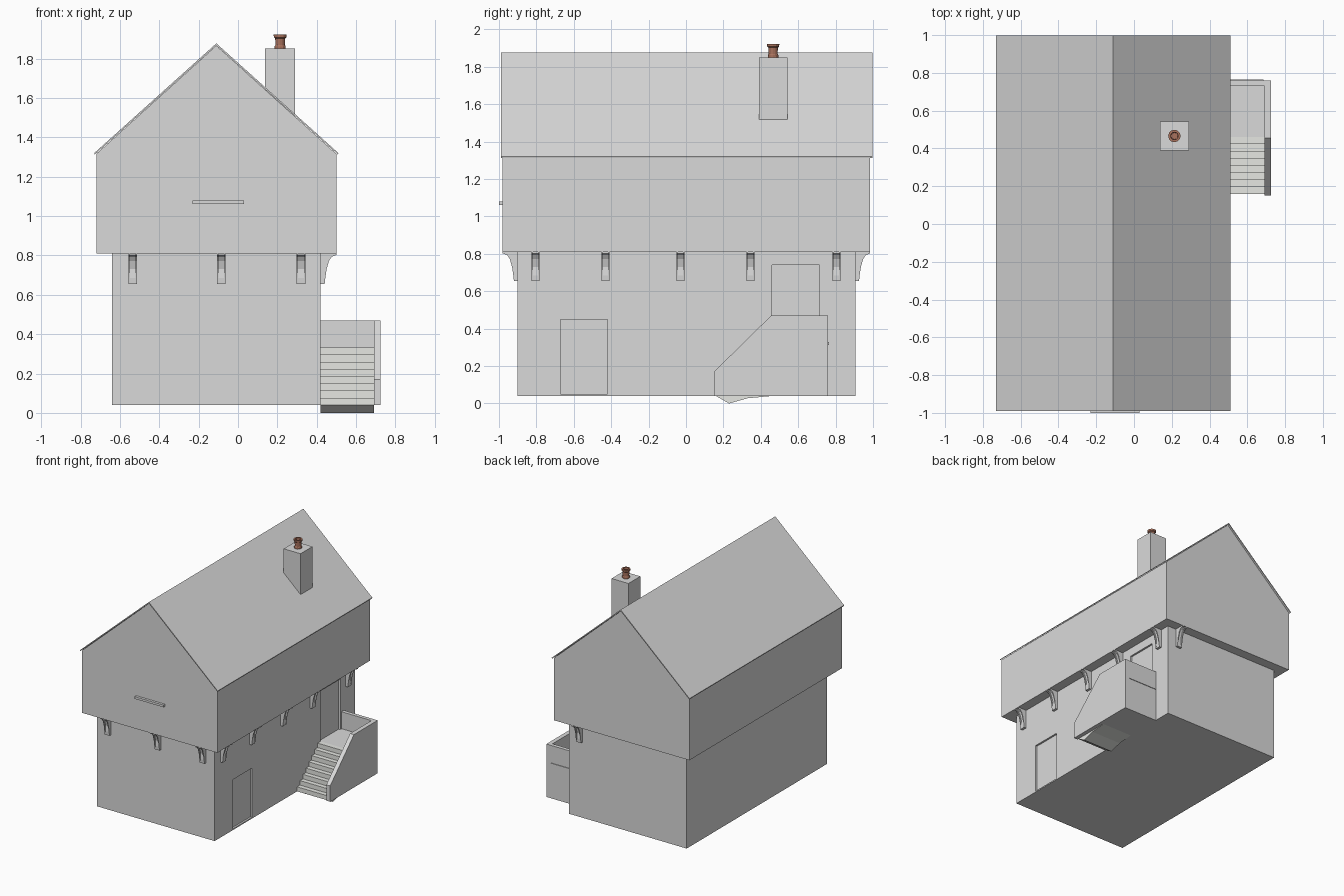
import bpy, bmesh, math
from mathutils import Matrix, Vector

if "Cube" in bpy.data.objects:
    bpy.data.objects.remove(bpy.data.objects["Cube"])


def material(name, rgb):
    m = bpy.data.materials.new(name)
    m.diffuse_color = (*rgb, 1)
    m.use_nodes = True
    m.node_tree.nodes["Principled BSDF"].inputs["Base Color"].default_value = m.diffuse_color
    return m


WALL = material("grey_plaster", (0.7, 0.7, 0.7))
STEP = material("pale_stone", (0.9, 0.91, 0.87))
CLAY = material("terracotta", (0.40, 0.17, 0.11))


def finish(name, bm, mat):
    bmesh.ops.recalc_face_normals(bm, faces=bm.faces)
    me = bpy.data.meshes.new(name)
    bm.to_mesh(me)
    bm.free()
    me.materials.append(mat)
    ob = bpy.data.objects.new(name, me)
    bpy.context.collection.objects.link(ob)
    return ob


def add_prism(bm, pts, axis, a, b):
    """Extrude a profile ((y,z) along x, or (x,z) along y) from a to b."""
    def at(p, t):
        return (t, p[0], p[1]) if axis == 'x' else (p[0], t, p[1])
    lo = [bm.verts.new(at(p, a)) for p in pts]
    hi = [bm.verts.new(at(p, b)) for p in pts]
    bm.faces.new(lo)
    bm.faces.new(hi[::-1])
    n = len(pts)
    for i in range(n):
        j = (i + 1) % n
        bm.faces.new((lo[i], hi[i], hi[j], lo[j]))


def prism(name, pts, axis, a, b, mat=WALL):
    bm = bmesh.new()
    add_prism(bm, pts, axis, a, b)
    return finish(name, bm, mat)


def box(name, x0, x1, y0, y1, z0, z1, mat=WALL):
    return prism(name, [(x0, z0), (x1, z0), (x1, z1), (x0, z1)], 'y', y0, y1, mat)


# Ground floor with two recessed doorways in the right wall
lower = box("lower_walls", -0.64, 0.42, -0.90, 0.905, 0.04, 0.812)
for name, y0, y1, z0, z1 in (("lower_door", -0.67, -0.42, 0.05, 0.45),
                             ("upper_door", 0.46, 0.715, 0.33, 0.74)):
    cut = box(name + "_cutter", 0.405, 0.5, y0, y1, z0, z1)
    cut.hide_render = True
    cut.hide_viewport = True
    mod = lower.modifiers.new(name, 'BOOLEAN')
    mod.operation = 'DIFFERENCE'
    mod.solver = 'EXACT'
    mod.object = cut

# Overhanging upper floor with gables, and thin roof slopes
prism("upper_walls", [(-0.72, 0.81), (0.50, 0.81), (0.50, 1.315),
                      (-0.11, 1.865), (-0.72, 1.315)], 'y', -0.98, 0.985)
prism("roof", [(-0.73, 1.32), (-0.11, 1.877), (0.51, 1.32), (0.508, 1.312),
               (-0.11, 1.866), (-0.728, 1.312)], 'y', -0.99, 0.998)
box("front_ledge", -0.23, 0.03, -1.0, -0.975, 1.062, 1.08)

# Chimney and its lathed pot
box("chimney", 0.138, 0.29, 0.39, 0.543, 1.50, 1.85)
bm = bmesh.new()
prof = [(0, 1.848), (0.028, 1.848), (0.028, 1.862), (0.024, 1.868), (0.025, 1.902),
        (0.032, 1.908), (0.033, 1.922), (0.02, 1.922), (0.018, 1.88), (0, 1.88)]
vs = [bm.verts.new((r, 0, z)) for r, z in prof]
es = [bm.edges.new(p) for p in zip(vs, vs[1:])]
bmesh.ops.spin(bm, geom=vs + es, cent=(0, 0, 0), axis=(0, 0, 1),
               angle=math.tau, steps=12, use_duplicate=False)
bmesh.ops.remove_doubles(bm, verts=bm.verts, dist=0.0005)
pot = finish("chimney_pot", bm, CLAY)
pot.location = (0.214, 0.466, 0)

# Curved corbels: a recessed core between two cheeks
CURVE = [(0.02, 0.655), (0.024, 0.69), (0.03, 0.73), (0.042, 0.772),
         (0.056, 0.793), (0.08, 0.803), (0.08, 0.811)]


def corbel(name, x, y, angle):
    cheek = [(-0.005, 0.811), (-0.005, 0.655)] + CURVE
    core = [(-0.005, 0.811), (-0.005, 0.655), (0.02, 0.655), (0.022, 0.685)] + \
           [(d - 0.012, z) for d, z in CURVE[2:]]
    bm = bmesh.new()
    add_prism(bm, cheek, 'x', -0.022, -0.014)
    add_prism(bm, core, 'x', -0.014, 0.014)
    add_prism(bm, cheek, 'x', 0.014, 0.022)
    ob = finish(name, bm, WALL)
    ob.matrix_world = Matrix.Translation(Vector((x, y, 0))) @ Matrix.Rotation(angle, 4, 'Z')


for i, x in enumerate((-0.535, -0.085, 0.32)):
    corbel(f"front_corbel_{i + 1}", x, -0.90, math.pi)
for i, y in enumerate((-0.805, -0.43, -0.03, 0.345, 0.805)):
    corbel(f"side_corbel_{i + 1}", 0.42, y, -math.pi / 2)
corbel("back_corbel", 0.32, 0.905, 0)

# Outside stair: steps, landing and parapets
steps = []
for i in range(8):
    y, z = 0.16 + 0.0375 * i, 0.04 + 0.0365 * i
    steps += [(y, z), (y, z + 0.0365)]
steps += [(0.46, 0.332), (0.46, 0.04), (0.33, 0.028), (0.23, 0.0)]
prism("steps", steps, 'x', 0.419, 0.692, STEP)
box("landing", 0.419, 0.692, 0.46, 0.735, 0.04, 0.332)
box("landing_slab_edge", 0.42, 0.685, 0.73, 0.765, 0.312, 0.328)
prism("stair_side_parapet", [(0.15, 0.04), (0.15, 0.17), (0.455, 0.47),
                             (0.76, 0.47), (0.76, 0.04)], 'x', 0.69, 0.725)
box("stair_back_parapet", 0.419, 0.69, 0.73, 0.76, 0.04, 0.47)
